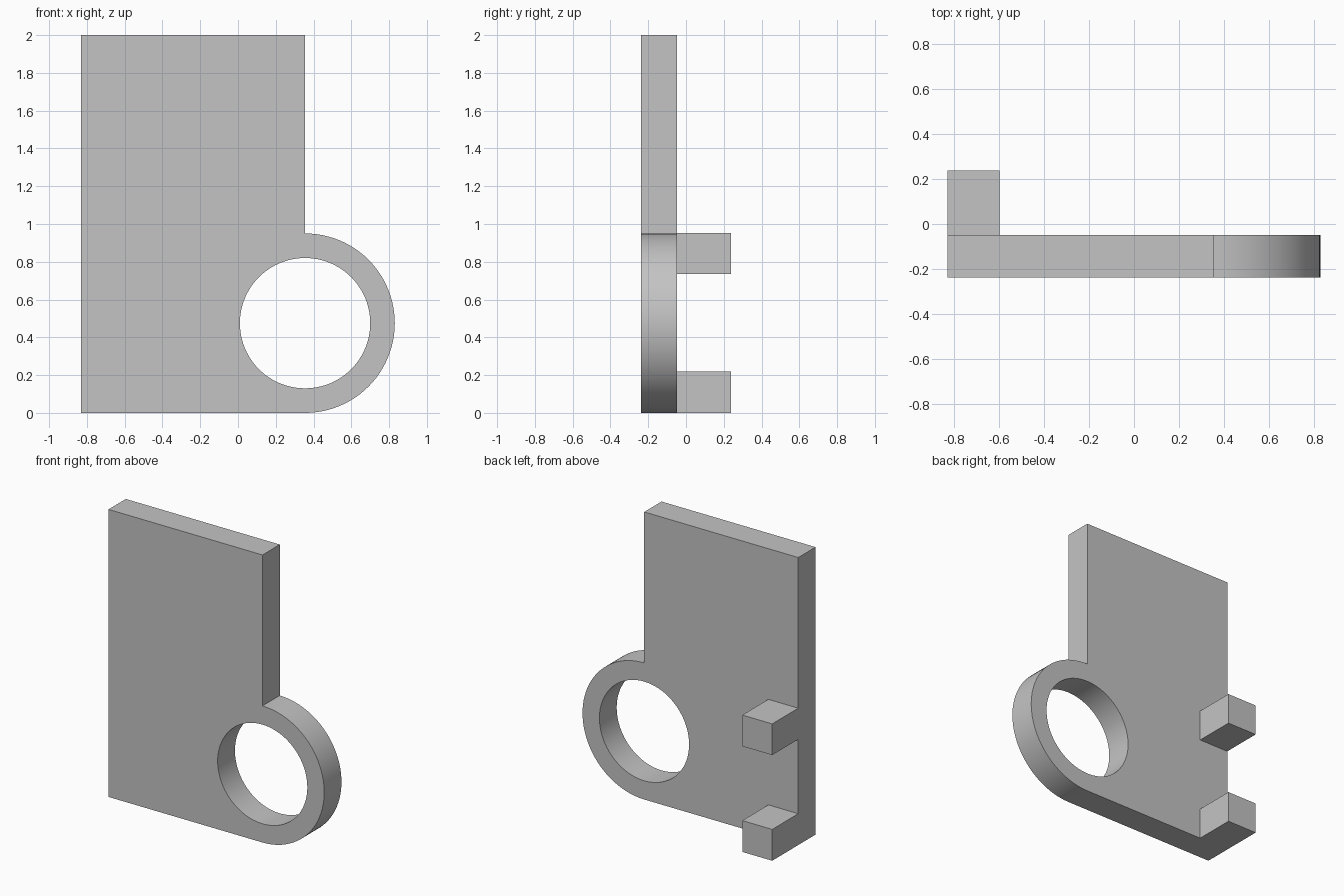
import bpy
import bmesh
from math import cos, sin, pi
from mathutils import Vector

cube = bpy.data.objects.get("Cube")
if cube:
    bpy.data.objects.remove(cube, do_unlink=True)

LEFT, TOP = -0.83, 2.0
EYE_X, EYE_Z = 0.355, 0.475
OUTER_R, HOLE_R = 0.475, 0.345
FRONT, PLATE_BACK, TAB_BACK = -0.238, -0.048, 0.238
SEGMENTS = 96

grey = bpy.data.materials.new("plain grey")
grey.use_nodes = True
grey.diffuse_color = (0.55, 0.55, 0.55, 1)
grey.node_tree.nodes["Principled BSDF"].inputs["Base Color"].default_value = grey.diffuse_color


def arc(radius, start, end, steps):
    """Points on an arc around the eye centre, as (x, z)."""
    angles = [start + (end - start) * i / steps for i in range(steps + 1)]
    return [(EYE_X + radius * cos(a), EYE_Z + radius * sin(a)) for a in angles]


def extrude_profile(name, loops, y0, y1):
    """Fill the outline (with any hole loops) in XZ and extrude along Y."""
    bm = bmesh.new()
    edges = []
    for loop in loops:
        verts = [bm.verts.new((x, y0, z)) for x, z in loop]
        edges += [bm.edges.new((a, b)) for a, b in zip(verts, verts[1:] + verts[:1])]
    bmesh.ops.triangle_fill(bm, edges=edges, use_beauty=True, normal=Vector((0, -1, 0)))
    result = bmesh.ops.extrude_face_region(bm, geom=bm.faces[:], use_keep_orig=True)
    moved = [g for g in result["geom"] if isinstance(g, bmesh.types.BMVert)]
    bmesh.ops.translate(bm, verts=moved, vec=(0, y1 - y0, 0))
    bmesh.ops.recalc_face_normals(bm, faces=bm.faces[:])
    mesh = bpy.data.meshes.new(name)
    bm.to_mesh(mesh)
    bm.free()
    mesh.materials.append(grey)
    obj = bpy.data.objects.new(name, mesh)
    bpy.context.collection.objects.link(obj)
    return obj


# Plate with the rounded eye at its lower corner
outline = [(LEFT, 0)] + arc(OUTER_R, -pi / 2, pi / 2, SEGMENTS // 2) + [(EYE_X, TOP), (LEFT, TOP)]
hole = arc(HOLE_R, 0, 2 * pi, SEGMENTS)[:-1]
plate = extrude_profile("plate", [outline, hole], FRONT, PLATE_BACK)
bpy.ops.object.select_all(action="DESELECT")
plate.select_set(True)
bpy.context.view_layer.objects.active = plate
bpy.ops.object.shade_smooth_by_angle(angle=pi / 6)

# Two square tabs on the back edge
for name, low, high in (("lower_tab", 0, 0.218), ("upper_tab", 0.735, 0.952)):
    tab = [(LEFT, low), (-0.6, low), (-0.6, high), (LEFT, high)]
    extrude_profile(name, [tab], PLATE_BACK, TAB_BACK)
